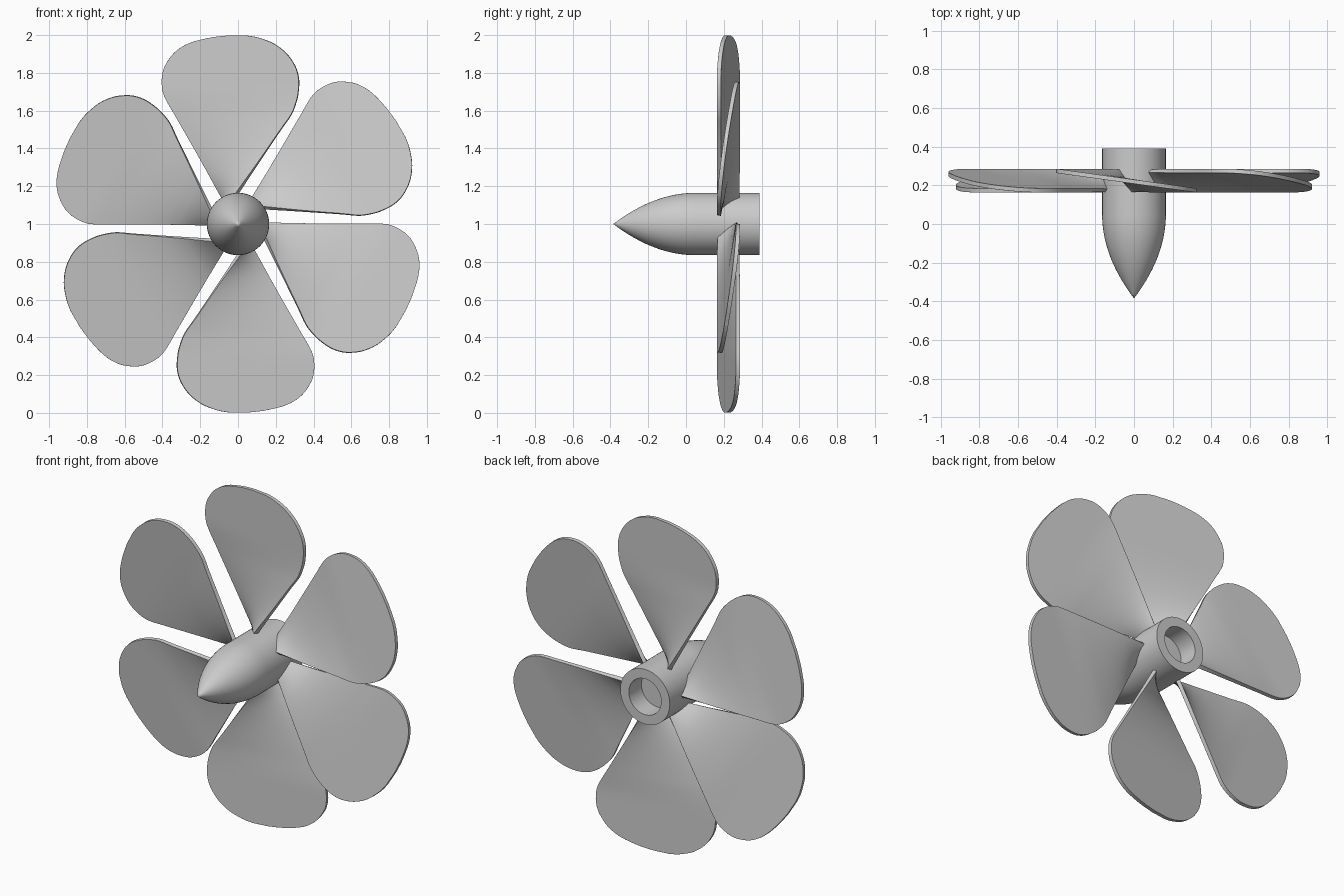
import bpy, bmesh, math
from mathutils import Vector

if "Cube" in bpy.data.objects:
    bpy.data.objects.remove(bpy.data.objects["Cube"])

CENTRE = (0, 0, 1.0)


def make_object(name, bm):
    bmesh.ops.recalc_face_normals(bm, faces=bm.faces)
    mesh = bpy.data.meshes.new(name)
    bm.to_mesh(mesh)
    bm.free()
    obj = bpy.data.objects.new(name, mesh)
    bpy.context.collection.objects.link(obj)
    obj.location = CENTRE
    return obj


def smooth(obj, angle):
    bpy.ops.object.select_all(action='DESELECT')
    obj.select_set(True)
    bpy.context.view_layer.objects.active = obj
    bpy.ops.object.shade_smooth_by_angle(angle=math.radians(angle))


# Hub: pointed ogive nose, straight barrel and blind shaft hole at the back
R, HOLE = 0.165, 0.108
profile = []
for i in range(21):
    u = 1 - i / 20
    profile.append((R * (1 - u * u), 0.05 - 0.435 * u))
profile += [(R, 0.39), (HOLE, 0.39), (HOLE, 0.27), (0, 0.27)]

SEG = 64
bm = bmesh.new()
rings = []
for r, y in profile:
    if r < 1e-6:
        rings.append([bm.verts.new((0, y, 0))] * SEG)
    else:
        rings.append([bm.verts.new((r * math.cos(2 * math.pi * k / SEG), y,
                                    r * math.sin(2 * math.pi * k / SEG))) for k in range(SEG)])
for a, b in zip(rings, rings[1:]):
    for k in range(SEG):
        n = (k + 1) % SEG
        quad = [a[k], a[n], b[n], b[k]]
        bm.faces.new(list(dict.fromkeys(quad)))
hub = make_object("hub", bm)
smooth(hub, 35)

# Blade outline rows: height above the axis, left edge x, right edge x
rows = [(0.125, -0.072, -0.03), (0.35, -0.202, 0.125), (0.5, -0.289, 0.227),
        (0.58, -0.335, 0.283), (0.65, -0.376, 0.310), (0.70, -0.397, 0.320),
        (0.76, -0.403, 0.323), (0.82, -0.393, 0.310), (0.87, -0.366, 0.283),
        (0.91, -0.333, 0.250), (0.94, -0.292, 0.213), (0.96, -0.250, 0.180),
        (0.975, -0.200, 0.143), (0.99, -0.125, 0.095), (0.998, -0.05, 0.045)]


def spline(points, steps):
    p = [Vector(q) for q in points]
    p = [2 * p[0] - p[1]] + p + [2 * p[-1] - p[-2]]
    out = []
    for a, b, c, d in zip(p, p[1:], p[2:], p[3:]):
        for s in range(steps):
            t = s / steps
            out.append(0.5 * (2 * b + (c - a) * t + (2 * a - 5 * b + 4 * c - d) * t * t
                              + (3 * b - a - 3 * c + d) * t ** 3))
    return out + [p[-2]]


# Twisted blade sheet: the pitch spans the same depth at every radius
COLS = 16
bm = bmesh.new()
grid, low, high = [], 0.0, -1.0
for z, xl, xr in spline(rows, 3):
    low, high = min(low, xl), max(high, xr)
    line = []
    for c in range(COLS + 1):
        x = xl + (xr - xl) * c / COLS
        y = 0.275 - 0.101 * (x - low) / (high - low)
        line.append(bm.verts.new((x, y, z)))
    grid.append(line)
for a, b in zip(grid, grid[1:]):
    for c in range(COLS):
        bm.faces.new((a[c], a[c + 1], b[c + 1], b[c]))
blade = make_object("blade_1", bm)
for f in blade.data.polygons:
    f.use_smooth = True

# Thickness and softened rim
solid = blade.modifiers.new("thickness", 'SOLIDIFY')
solid.thickness = 0.022
solid.offset = 0
bevel = blade.modifiers.new("rim", 'BEVEL')
bevel.width = 0.007
bevel.segments = 3
bevel.limit_method = 'ANGLE'
bevel.angle_limit = math.radians(50)
bevel.harden_normals = True

# Remaining blades around the hub
for k in range(1, 6):
    copy = blade.copy()
    copy.name = f"blade_{k + 1}"
    copy.rotation_euler = (0, math.radians(60 * k), 0)
    bpy.context.collection.objects.link(copy)
